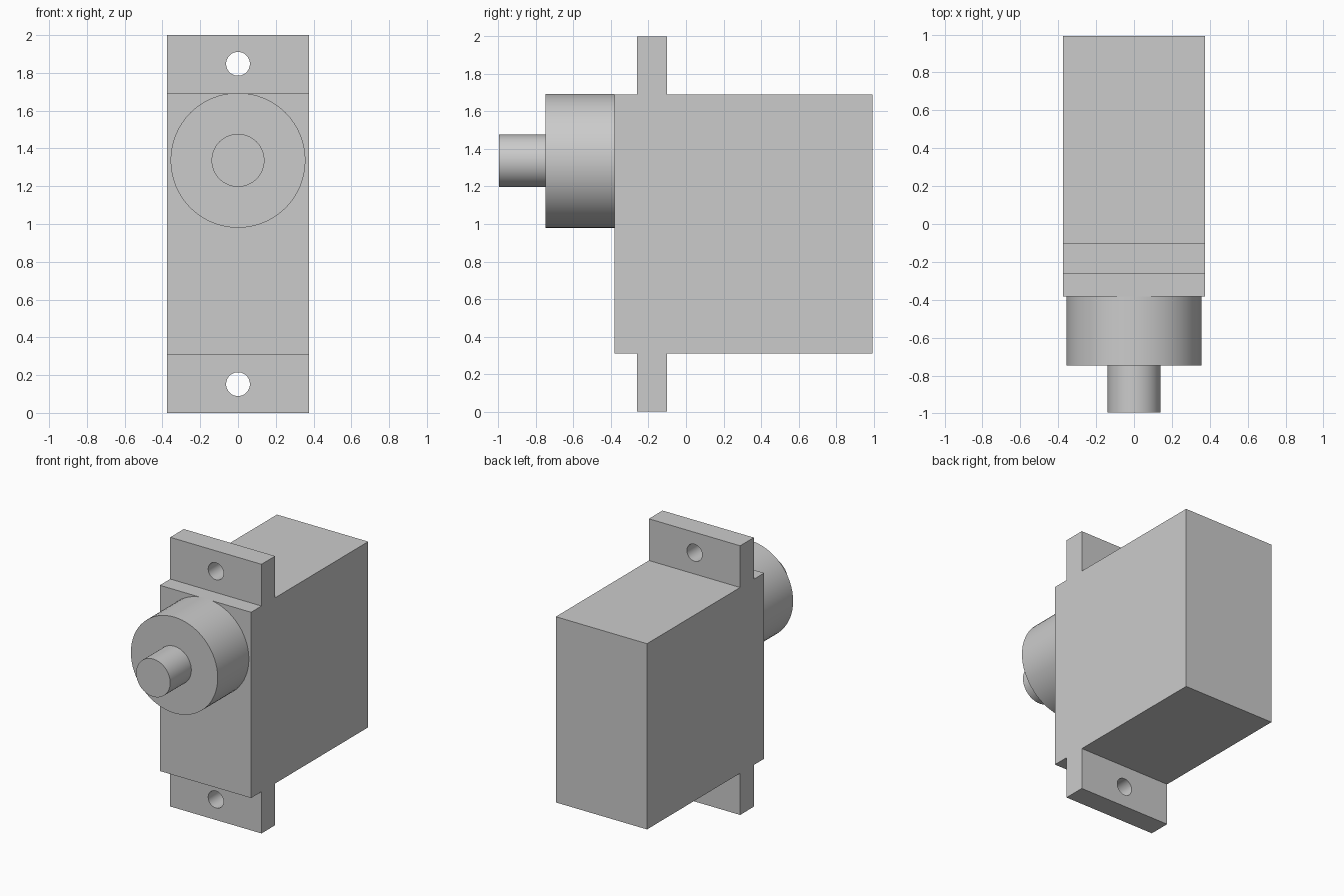
import bpy, bmesh, math
from mathutils import Matrix, Vector

if "Cube" in bpy.data.objects:
    bpy.data.objects.remove(bpy.data.objects["Cube"], do_unlink=True)

grey = bpy.data.materials.new("plain grey")
grey.use_nodes = True
COLOUR = (0.6, 0.6, 0.6, 1)
grey.diffuse_color = COLOUR
grey.node_tree.nodes["Principled BSDF"].inputs["Base Color"].default_value = COLOUR

HALF_WIDTH = 0.375
MID_Z = 1.0
SHAFT_Z = 1.337


def make_object(name, bm):
    mesh = bpy.data.meshes.new(name)
    bmesh.ops.recalc_face_normals(bm, faces=bm.faces)
    bm.to_mesh(mesh)
    bm.free()
    mesh.materials.append(grey)
    obj = bpy.data.objects.new(name, mesh)
    bpy.context.collection.objects.link(obj)
    return obj


def y_cylinder(name, radius, y0, y1, z, sides=64):
    """Smooth-sided cylinder lying along y."""
    bm = bmesh.new()
    place = Matrix.Translation((0, (y0 + y1) / 2, z)) @ Matrix.Rotation(math.pi / 2, 4, "X")
    bmesh.ops.create_cone(bm, cap_ends=True, segments=sides, radius1=radius,
                          radius2=radius, depth=y1 - y0, matrix=place)
    for face in bm.faces:
        face.smooth = len(face.verts) == 4
    for edge in bm.edges:
        edge.smooth = all(f.smooth for f in edge.link_faces)
    return make_object(name, bm)


# Housing with mounting tabs: half of the side outline, mirrored about mid height
upper = [(0.993, 0.69), (-0.10, 0.69), (-0.10, 1.0),
         (-0.26, 1.0), (-0.26, 0.69), (-0.382, 0.69)]
outline = upper + [(y, -z) for y, z in reversed(upper)]
bm = bmesh.new()
side = bm.faces.new([bm.verts.new((-HALF_WIDTH, y, MID_Z + z)) for y, z in outline])
extruded = bmesh.ops.extrude_face_region(bm, geom=[side])["geom"]
bmesh.ops.translate(bm, vec=Vector((2 * HALF_WIDTH, 0, 0)),
                    verts=[v for v in extruded if isinstance(v, bmesh.types.BMVert)])
housing = make_object("housing_with_tabs", bm)

# Screw hole through each tab
for label, sign in (("upper", 1), ("lower", -1)):
    cutter = y_cylinder(label + "_hole_cutter", 0.063, -0.35, 0.0, MID_Z + sign * 0.848, 48)
    cutter.hide_render = True
    cutter.hide_viewport = True
    cut = housing.modifiers.new(label + "_screw_hole", "BOOLEAN")
    cut.operation = "DIFFERENCE"
    cut.solver = "EXACT"
    cut.object = cutter

# Output boss and shaft on the front
y_cylinder("gear_boss", 0.357, -0.748, -0.382, SHAFT_Z)
y_cylinder("output_shaft", 0.14, -0.996, -0.748, SHAFT_Z)
